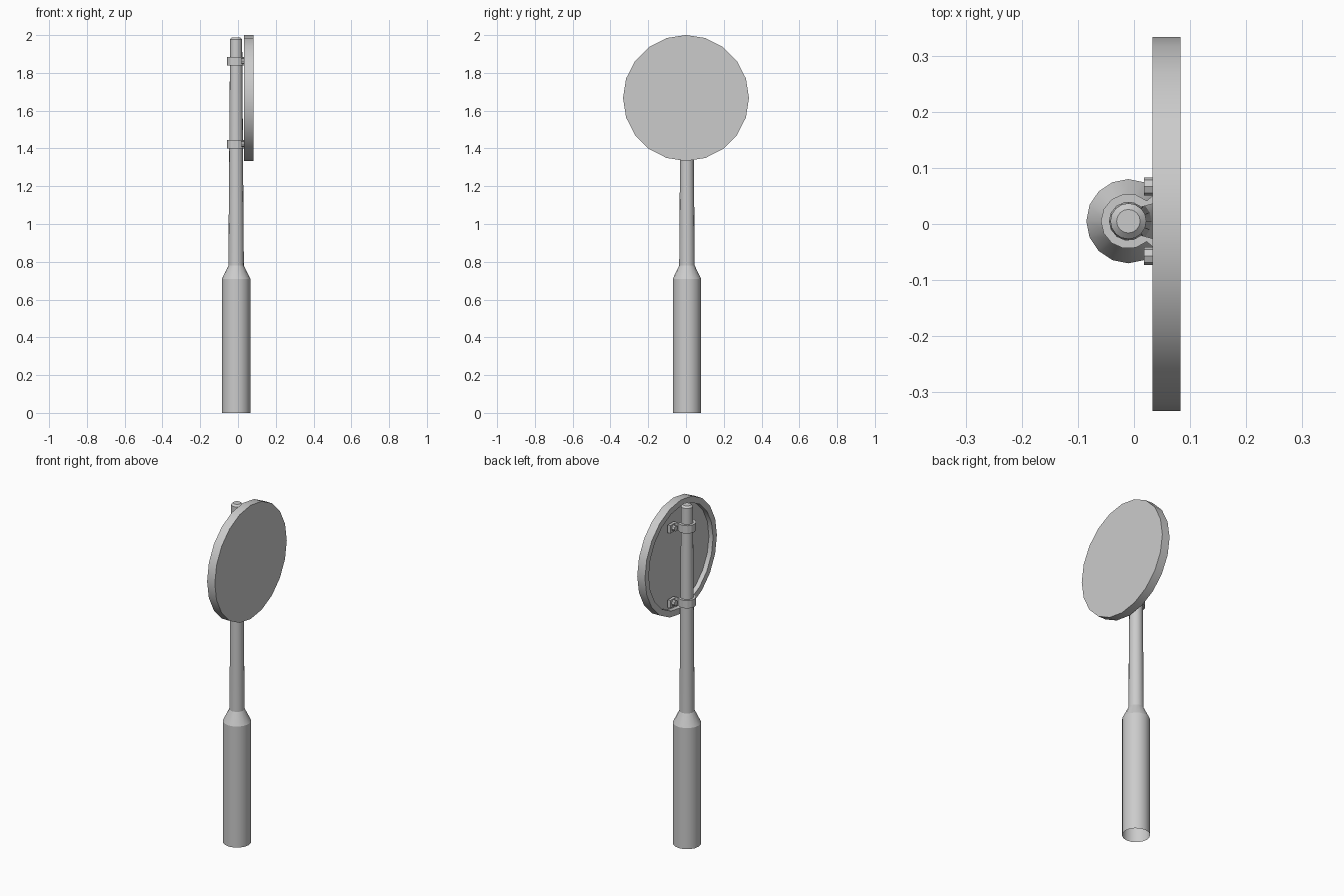
import bpy, bmesh, math
from mathutils import Matrix, Vector

if "Cube" in bpy.data.objects:
    bpy.data.objects.remove(bpy.data.objects["Cube"])

PX, PY = -0.01, 0.005      # pole axis
DISC_Z = 1.667


def finish(bm, name):
    bmesh.ops.remove_doubles(bm, verts=bm.verts, dist=1e-5)
    bmesh.ops.recalc_face_normals(bm, faces=bm.faces)
    mesh = bpy.data.meshes.new(name)
    bm.to_mesh(mesh)
    bm.free()
    obj = bpy.data.objects.new(name, mesh)
    bpy.context.collection.objects.link(obj)
    bpy.ops.object.select_all(action='DESELECT')
    obj.select_set(True)
    bpy.context.view_layer.objects.active = obj
    bpy.ops.object.shade_smooth_by_angle(angle=math.radians(25))
    return obj


def lathe(name, profile, sides, matrix, cap_start=True, cap_end=True):
    """Revolve (radius, height) points around local z, then place."""
    bm = bmesh.new()
    rings = []
    for r, h in profile:
        rings.append([bm.verts.new(matrix @ Vector((
            r * math.cos(2 * math.pi * i / sides),
            r * math.sin(2 * math.pi * i / sides), h))) for i in range(sides)])
    for a, b in zip(rings, rings[1:]):
        for i in range(sides):
            j = (i + 1) % sides
            bm.faces.new((a[i], a[j], b[j], b[i]))
    if cap_start:
        bm.faces.new(rings[0])
    if cap_end:
        bm.faces.new(rings[-1])
    return finish(bm, name)


def clamp(name, z0, z1):
    """Omega-shaped strap: outer and inner outlines paired, then extruded."""
    flange_out = [(0.045, 0.09), (0.045, 0.047)]
    flange_in = [(0.062, 0.09), (0.062, 0.036)]
    angles = [math.radians(48 + (180 - 48) * i / 5) for i in range(6)]
    outer = flange_out + [(0.049 * math.cos(a), 0.049 * math.sin(a)) for a in angles]
    inner = flange_in + [(0.034 * math.cos(a), 0.034 * math.sin(a)) for a in angles]
    outer += [(u, -v) for u, v in reversed(outer[:-1])]
    inner += [(u, -v) for u, v in reversed(inner[:-1])]
    bm = bmesh.new()
    sections = [[bm.verts.new((PX + p[0], PY + p[1], z))
                 for p, z in ((o, z0), (o, z1), (n, z1), (n, z0))]
                for o, n in zip(outer, inner)]
    for a, b in zip(sections, sections[1:]):
        for i in range(4):
            j = (i + 1) % 4
            bm.faces.new((a[i], a[j], b[j], b[i]))
    bm.faces.new(sections[0])
    bm.faces.new(sections[-1])
    finish(bm, name)


along_x = Matrix.Rotation(math.pi / 2, 4, 'Y')

# Tapered pole, open at the bottom
lathe("pole", [(0.075, 0), (0.075, 0.71), (0.041, 0.78), (0.032, 1.978), (0.021, 1.988)],
      16, Matrix.Translation((PX, PY, 0)), cap_start=False)

# Round sign plate with a raised rim on its back
lathe("sign_disc", [(0.3335, 0.083), (0.3335, 0.033), (0.298, 0.033), (0.298, 0.06)],
      20, Matrix.Translation((0, 0, DISC_Z)) @ along_x)

# Two straps with a bolt head on each flange
for label, z in (("lower", 1.423), ("upper", 1.862)):
    clamp(label + "_clamp", z - 0.023, z + 0.023)
    for side, s in (("left", 1), ("right", -1)):
        lathe(f"{label}_{side}_bolt", [(0.016, 0.018), (0.016, 0.036)], 8,
              Matrix.Translation((0, PY + s * 0.062, z)) @ along_x)
